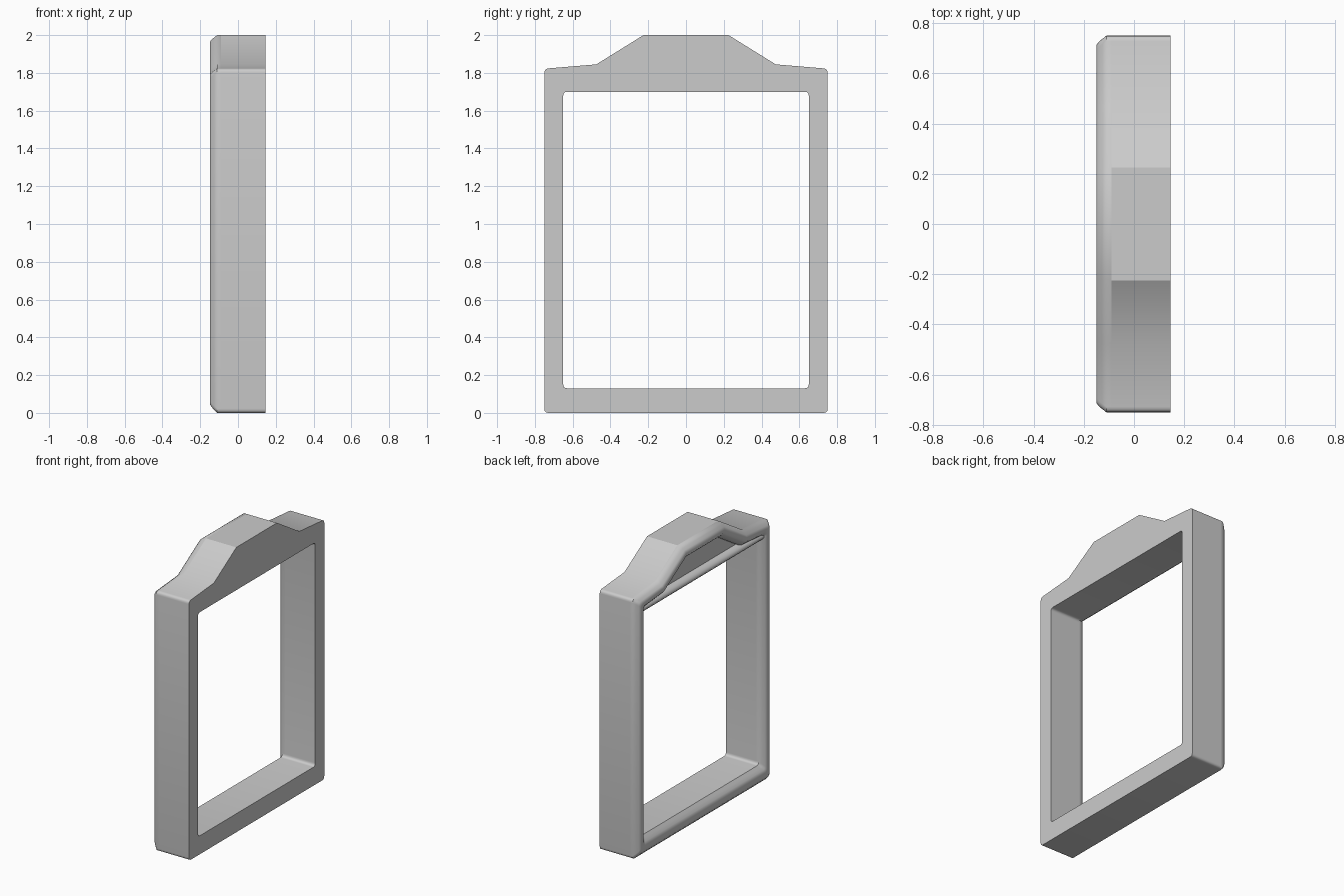
import bpy, bmesh, math
from mathutils import Matrix, Vector

if "Cube" in bpy.data.objects:
    bpy.data.objects.remove(bpy.data.objects["Cube"])

BACK, PANEL = 0.145, -0.09
# (y, z) outline, counter-clockwise; WIDTHS is the moulding width along each edge
HALF = [(0.75, 0.0), (0.75, 1.822), (0.475, 1.845), (0.225, 2.0)]
OUTLINE = [Vector(p) for p in HALF + [(-y, z) for y, z in reversed(HALF)]]
WIDTHS = [0.10] * 7 + [0.13]
ROUNDED = {0, 1, 6, 7}


def fillet(points, rounded, r=0.022, steps=4):
    """Round the chosen corners with a small curve."""
    out = []
    n = len(points)
    for i, p in enumerate(points):
        if i not in rounded:
            out.append(p)
            continue
        a = p + (points[i - 1] - p).normalized() * r
        b = p + (points[(i + 1) % n] - p).normalized() * r
        for k in range(steps + 1):
            t = k / steps
            out.append(a * (1 - t) ** 2 + p * 2 * t * (1 - t) + b * t * t)
    return out


def inset(t):
    """Mitred inset of the outline by a fraction of each edge's width."""
    n = len(OUTLINE)
    lines = []
    for i in range(n):
        a, b = OUTLINE[i], OUTLINE[(i + 1) % n]
        d = (b - a).normalized()
        lines.append((a + Vector((-d.y, d.x)) * WIDTHS[i] * t, d))
    pts = []
    for i in range(n):
        (p, d), (q, e) = lines[i - 1], lines[i]
        s = (q - p).cross(e) / d.cross(e)
        pts.append(p + d * s)
    return fillet(pts, ROUNDED)


def mesh_object(name, bm, smooth=None):
    bmesh.ops.recalc_face_normals(bm, faces=bm.faces)
    me = bpy.data.meshes.new(name)
    bm.to_mesh(me)
    bm.free()
    ob = bpy.data.objects.new(name, me)
    bpy.context.collection.objects.link(ob)
    if smooth:
        bpy.ops.object.select_all(action='DESELECT')
        ob.select_set(True)
        bpy.context.view_layer.objects.active = ob
        bpy.ops.object.shade_smooth_by_angle(angle=math.radians(smooth))
    return ob


def strip(bm, rings, closed):
    """Skin consecutive rings of points with quads."""
    rows = [[bm.verts.new(p) for p in ring] for ring in rings]
    for r0, r1 in zip(rows, rows[1:]):
        n = len(r0)
        for i in range(n if closed else n - 1):
            j = (i + 1) % n
            bm.faces.new((r0[i], r0[j], r1[j], r1[i]))


# Flat backing plate with the opening, also forming the pediment panel
curve = bpy.data.curves.new("backing_plate", 'CURVE')
curve.dimensions = '2D'
curve.fill_mode = 'BOTH'
curve.extrude = (BACK - PANEL) / 2
hole = [Vector(p) for p in ((-0.65, 0.13), (0.65, 0.13), (0.65, 1.70), (-0.65, 1.70))]
for pts in (inset(0), fillet(hole, {0, 1, 2, 3})):
    sp = curve.splines.new('POLY')
    sp.points.add(len(pts) - 1)
    for q, p in zip(sp.points, pts):
        q.co = (p.x, p.y, 0, 1)
    sp.use_cyclic_u = True
plate = bpy.data.objects.new("backing_plate", curve)
bpy.context.collection.objects.link(plate)
plate.matrix_world = Matrix(((0, 0, 1, (BACK + PANEL) / 2), (1, 0, 0, 0),
                             (0, 1, 0, 0), (0, 0, 0, 1)))
bpy.context.view_layer.objects.active = plate
plate.select_set(True)
bpy.ops.object.convert(target='MESH')
bpy.ops.object.shade_smooth_by_angle(angle=math.radians(30))

# Raised moulding following the outline: (fraction of width, x)
HALF_PROFILE = [(0, PANEL), (0, -0.11), (0.13, -0.127), (0.25, -0.141), (0.36, -0.149)]
profile = HALF_PROFILE + [(1 - t, x) for t, x in reversed(HALF_PROFILE)]
bm = bmesh.new()
strip(bm, [[(x, p.x, p.y) for p in inset(t)] for t, x in profile], True)
mesh_object("outer_moulding", bm, 40)

# Half-round bar between the opening and the pediment panel
bm = bmesh.new()
section = [(PANEL, 1.70), (-0.11, 1.70), (-0.128, 1.712), (-0.138, 1.724),
           (-0.138, 1.736), (-0.128, 1.748), (-0.11, 1.76), (PANEL, 1.76)]
strip(bm, [[(x, y, z) for x, z in section] for y in (-0.67, 0.67)], False)
mesh_object("pediment_bar", bm, 40)
